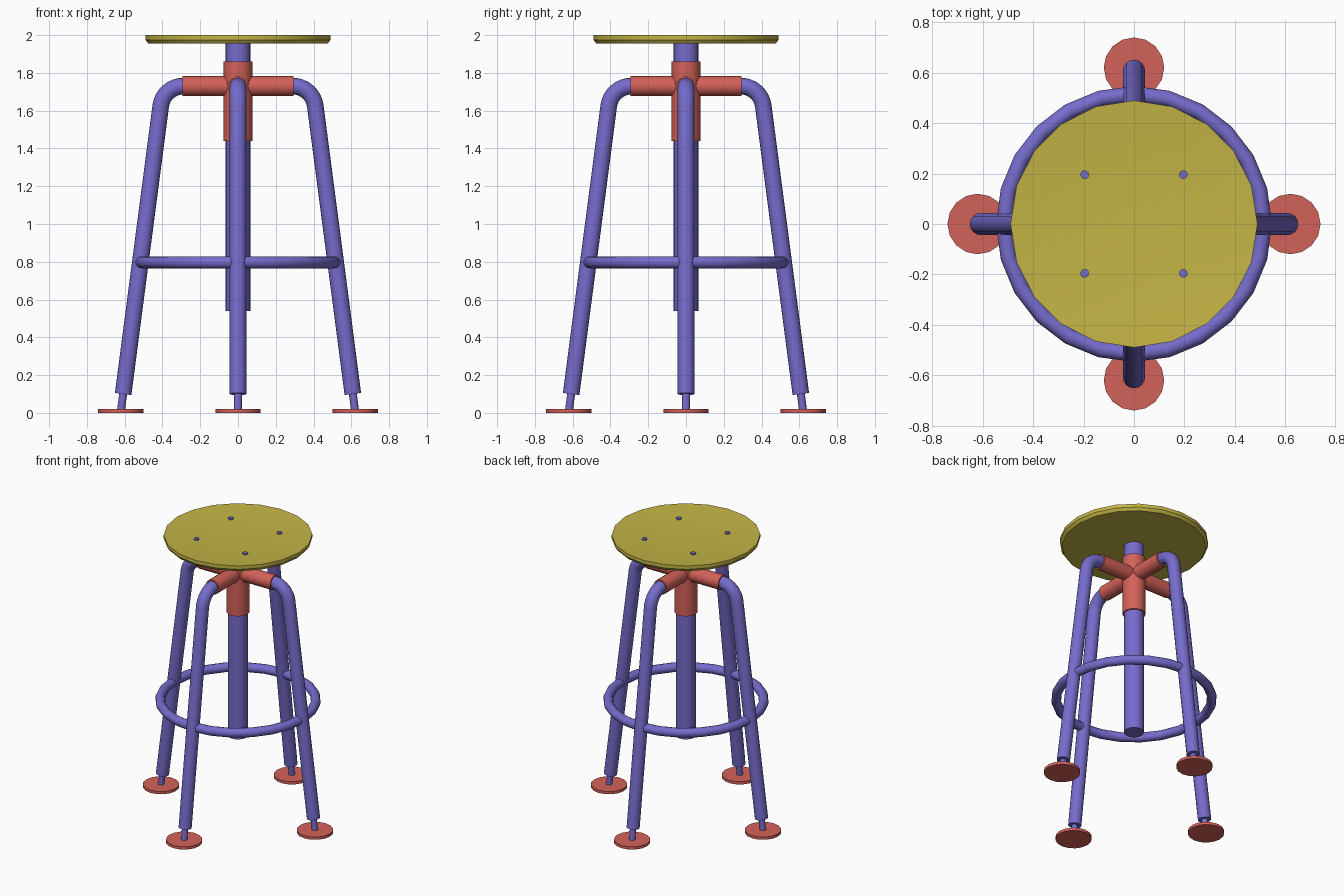
import bpy, math
from math import sin, cos, pi, radians
from mathutils import Vector

if "Cube" in bpy.data.objects:
    bpy.data.objects.remove(bpy.data.objects["Cube"])


def material(name, rgb):
    m = bpy.data.materials.new(name)
    m.diffuse_color = (*rgb, 1)
    m.use_nodes = True
    m.node_tree.nodes["Principled BSDF"].inputs["Base Color"].default_value = m.diffuse_color
    return m


BLUE = material("blue_metal", (0.18, 0.15, 0.60))
RED = material("red_fitting", (0.65, 0.12, 0.10))
YELLOW = material("yellow_seat", (0.55, 0.46, 0.06))


def finish(ob, name, mat):
    ob.name = name
    ob.data.materials.clear()
    ob.data.materials.append(mat)
    bpy.ops.object.select_all(action='DESELECT')
    ob.select_set(True)
    bpy.context.view_layer.objects.active = ob
    bpy.ops.object.shade_smooth_by_angle(angle=radians(35))
    return ob


def rod(name, a, b, r, mat, sides=16):
    """Capped cylinder between two points."""
    a, b = Vector(a), Vector(b)
    d = b - a
    bpy.ops.mesh.primitive_cylinder_add(
        vertices=sides, radius=r, depth=d.length, location=(a + b) / 2,
        rotation=d.to_track_quat('Z', 'Y').to_euler())
    return finish(bpy.context.object, name, mat)


def tube(name, path, r, mat):
    """Capped 16-sided tube along a path."""
    cu = bpy.data.curves.new(name, 'CURVE')
    cu.dimensions = '3D'
    cu.bevel_depth, cu.bevel_resolution, cu.use_fill_caps = r, 6, True
    sp = cu.splines.new('POLY')
    sp.points.add(len(path) - 1)
    for p, co in zip(sp.points, path):
        p.co = (*co, 1)
    ob = bpy.data.objects.new(name, cu)
    bpy.context.collection.objects.link(ob)
    bpy.ops.object.select_all(action='DESELECT')
    ob.select_set(True)
    bpy.context.view_layer.objects.active = ob
    bpy.ops.object.convert(target='MESH')
    return finish(bpy.context.object, name, mat)


def lathe(name, profile, sides, mat):
    """Revolve a (radius, z) profile running from axis to axis, bottom to top."""
    verts, faces = [], []
    for r, z in profile:
        for i in range(sides):
            a = 2 * pi * i / sides
            verts.append((r * cos(a), r * sin(a), z))
    n = len(profile)
    for k in range(n - 1):
        for i in range(sides):
            j = (i + 1) % sides
            faces.append((k * sides + i, k * sides + j,
                          (k + 1) * sides + j, (k + 1) * sides + i))
    faces.append(tuple(reversed(range(sides))))
    faces.append(tuple(range((n - 1) * sides, n * sides)))
    me = bpy.data.meshes.new(name)
    me.from_pydata(verts, [], faces)
    ob = bpy.data.objects.new(name, me)
    bpy.context.collection.objects.link(ob)
    return finish(ob, name, mat)


# Seat: disc with bevelled underside and gently dished top
dish = [(r, 1.98 + 0.02 * (r / 0.49) ** 2) for r in (0.49, 0.4, 0.3, 0.2, 0.1, 0.03)]
lathe("seat", [(0.475, 1.955), (0.49, 1.975)] + dish, 20, YELLOW)

# Screw heads
for i, (sx, sy) in enumerate([(1, 1), (-1, 1), (-1, -1), (1, -1)]):
    x, y = 0.196 * sx, 0.196 * sy
    rod(f"seat_screw_{i + 1}", (x, y, 1.97), (x, y, 1.997), 0.017, BLUE, 12)

# Column, collar and cross sleeves
rod("column", (0, 0, 0.54), (0, 0, 1.96), 0.066, BLUE, 20)
rod("collar", (0, 0, 1.44), (0, 0, 1.86), 0.076, RED, 20)
rod("cross_sleeve_side", (-0.295, 0, 1.73), (0.295, 0, 1.73), 0.053, RED)
rod("cross_sleeve_front", (0, -0.295, 1.73), (0, 0.295, 1.73), 0.053, RED)

# Footrest ring
bpy.ops.mesh.primitive_torus_add(major_radius=0.515, minor_radius=0.032,
                                 major_segments=24, minor_segments=12,
                                 location=(0, 0, 0.797))
finish(bpy.context.object, "footrest_ring", BLUE)

# Four bent legs with adjuster rods and foot pads
bend = [radians(90 - (90 - 7.4) * i / 8) for i in range(9)]
leg = [(0.2, 1.73)] + [(0.29 + 0.12 * cos(a), 1.61 + 0.12 * sin(a)) for a in bend]
leg.append((0.608, 0.10))
for name, turn in [("right", 0), ("back", 90), ("left", 180), ("front", 270)]:
    c, s = cos(radians(turn)), sin(radians(turn))

    def at(r, z):
        return (r * c, r * s, z)

    tube(f"{name}_leg", [at(r, z) for r, z in leg], 0.044, BLUE)
    rod(f"{name}_adjuster", at(0.602, 0.15), at(0.619, 0.015), 0.021, BLUE, 12)
    rod(f"{name}_foot_pad", at(0.62, 0), at(0.62, 0.02), 0.12, RED)
